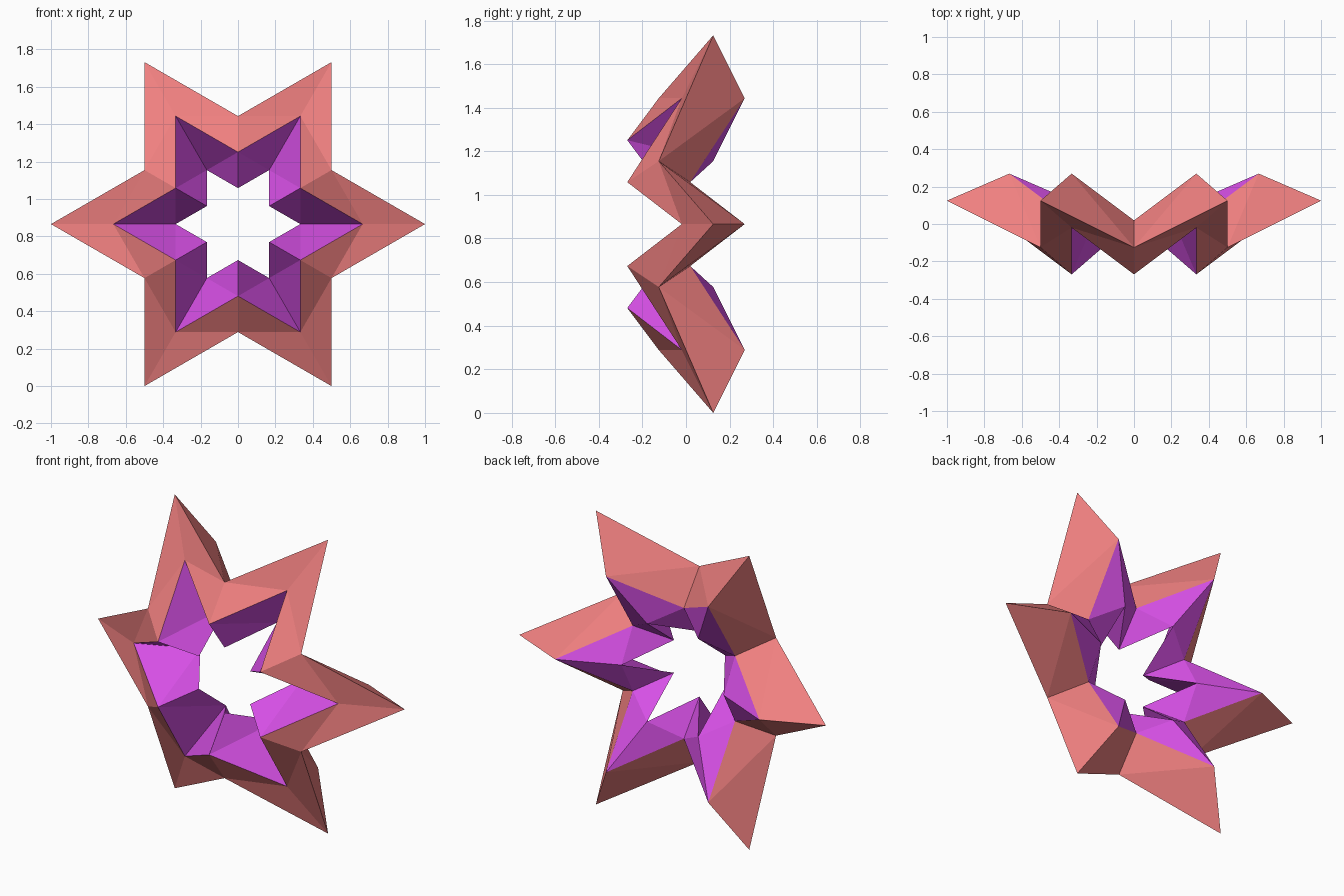
import bpy, bmesh
from math import sin, cos, pi, sqrt

if "Cube" in bpy.data.objects:
    bpy.data.objects.remove(bpy.data.objects["Cube"])

CENTRE_Z = sqrt(3) / 2
VALLEY = 1 / sqrt(3)      # valley radius relative to tip radius
WAVE = 0.125              # tips lean back, valleys lean forward
HALF = 0.1443             # half thickness of the ring

# Diamond cross-section: (star scale, depth offset)
OUTER, FRONT, INNER, BACK = (1, 0), (2 / 3, -HALF), (1 / 3, 0), (2 / 3, HALF)


def material(name, colour):
    m = bpy.data.materials.new(name)
    m.diffuse_color = (*colour, 1)
    m.use_nodes = True
    m.node_tree.nodes["Principled BSDF"].inputs["Base Color"].default_value = m.diffuse_color
    return m


def star_ring(bm, section):
    """Six-pointed zigzag star; even indices are tips, odd are valleys."""
    scale, depth = section
    ring = []
    for i in range(12):
        tip = i % 2 == 0
        r = scale * (1 if tip else VALLEY)
        a = i * pi / 6
        ring.append(bm.verts.new((r * cos(a), depth + (WAVE if tip else -WAVE),
                                  CENTRE_Z + r * sin(a))))
    return ring


def band(bm, fan, other, fan_parity, mat):
    """Triangulated band whose diagonals fan out from one ring's tips or valleys."""
    for i in range(12):
        j = (i + 1) % 12
        p, q = (i, j) if i % 2 == fan_parity else (j, i)
        for tri in ((fan[p], other[p], other[q]), (fan[p], other[q], fan[q])):
            bm.faces.new(tri).material_index = mat


bm = bmesh.new()
outer, front, inner, back = (star_ring(bm, s) for s in (OUTER, FRONT, INNER, BACK))

# Coral outside, folded at the valleys; violet inside, folded at the tips
for side in (front, back):
    band(bm, outer, side, 1, 0)
    band(bm, inner, side, 0, 1)
bmesh.ops.recalc_face_normals(bm, faces=bm.faces)

mesh = bpy.data.meshes.new("star_ring")
bm.to_mesh(mesh)
bm.free()
mesh.materials.append(material("coral", (0.87, 0.216, 0.216)))
mesh.materials.append(material("violet", (0.68, 0.08, 0.79)))
bpy.context.collection.objects.link(bpy.data.objects.new("star_ring", mesh))
